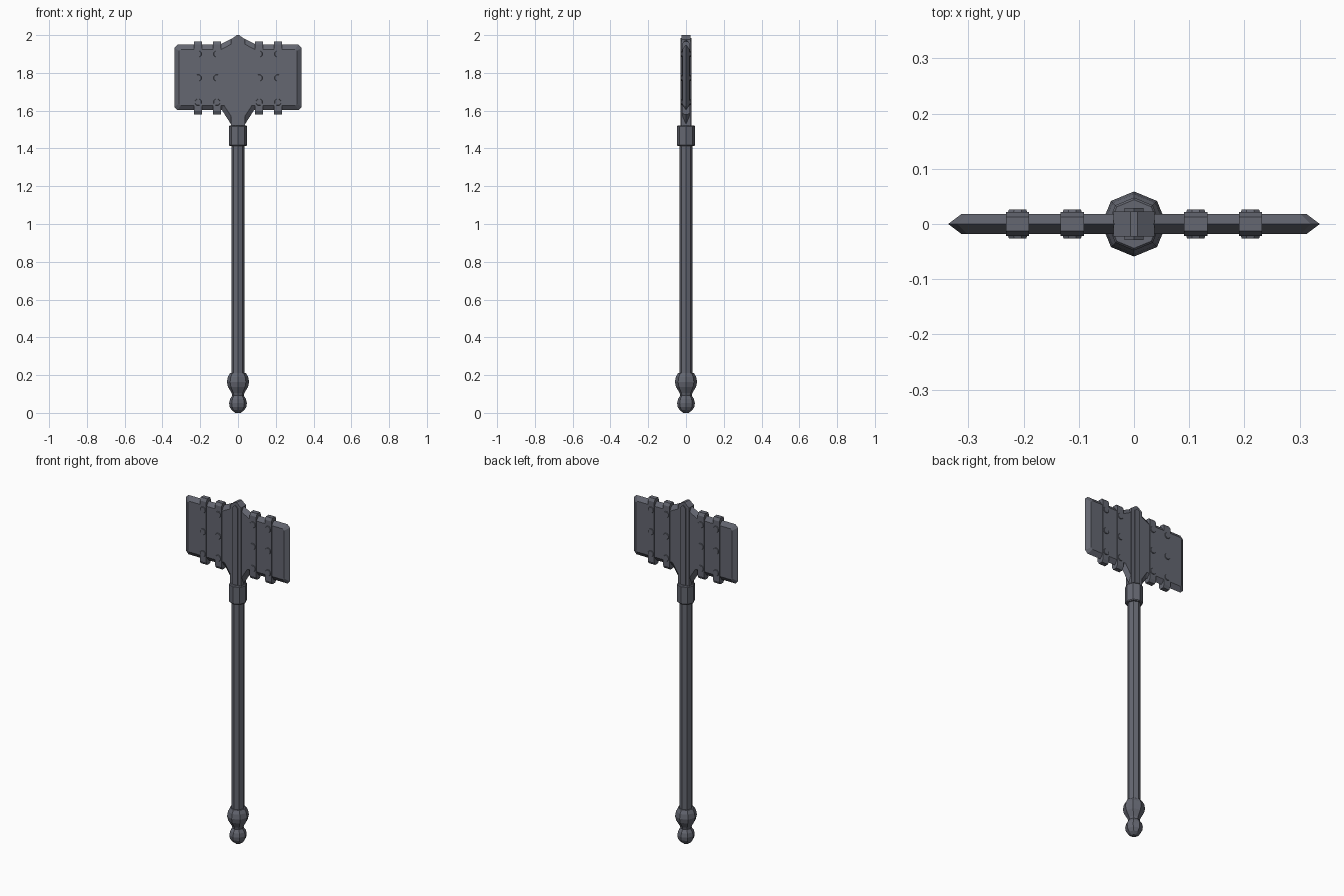
import bpy, bmesh, math

if "Cube" in bpy.data.objects:
    bpy.data.objects.remove(bpy.data.objects["Cube"])

iron = bpy.data.materials.new("dark iron")
iron.diffuse_color = (0.128, 0.135, 0.165, 1)
iron.use_nodes = True
iron.node_tree.nodes["Principled BSDF"].inputs["Base Color"].default_value = iron.diffuse_color


def finish(name, bm):
    bmesh.ops.recalc_face_normals(bm, faces=bm.faces)
    me = bpy.data.meshes.new(name)
    bm.to_mesh(me)
    bm.free()
    me.materials.append(iron)
    ob = bpy.data.objects.new(name, me)
    bpy.context.collection.objects.link(ob)
    return ob


def loft(name, rings):
    """Join rings of equal vertex count and cap both ends."""
    bm = bmesh.new()
    vs = [[bm.verts.new(p) for p in r] for r in rings]
    n = len(vs[0])
    for a, b in zip(vs, vs[1:]):
        for i in range(n):
            j = (i + 1) % n
            bm.faces.new((a[i], a[j], b[j], b[i]))
    bm.faces.new(vs[0])
    bm.faces.new(vs[-1])
    return finish(name, bm)


def lathe(name, profile, sides=8):
    ang = [2 * math.pi * i / sides for i in range(sides)]
    return loft(name, [[(r * math.cos(a), r * math.sin(a), z) for a in ang]
                       for r, z in profile])


def mirror_outline(half):
    return half + [(-x, z) for x, z in reversed(half)]


def slab(name, outline, y):
    """Extrude an (x, z) outline evenly to both sides of y = 0."""
    return loft(name, [[(x, s * y, z) for x, z in outline] for s in (-1, 1)])


# handle, collar and pommel
lathe("shaft", [(0.035, 0.18), (0.035, 1.45)])
lathe("collar", [(0.044, 1.413), (0.048, 1.418), (0.048, 1.516), (0.044, 1.521)])
lathe("pommel_bulb", [(0.028, 0.085), (0.034, 0.105), (0.053, 0.138), (0.059, 0.163),
                      (0.054, 0.19), (0.043, 0.21)])
lathe("pommel_ball", [(0.014, 0.0), (0.033, 0.014), (0.044, 0.032), (0.047, 0.052),
                      (0.042, 0.074), (0.03, 0.092), (0.02, 0.1)])

# head plate: flat faces tapering to a sharp rim
rim = mirror_outline([(0.035, 1.525), (0.085, 1.603), (0.32, 1.603), (0.337, 1.62),
                      (0.337, 1.933), (0.32, 1.95), (0.095, 1.95), (0.035, 1.98)])
face = mirror_outline([(0.02, 1.545), (0.074, 1.628), (0.302, 1.628), (0.312, 1.636),
                       (0.312, 1.917), (0.302, 1.925), (0.088, 1.925), (0.02, 1.96)])
loft("head_plate", [[(x, -0.0185, z) for x, z in face],
                    [(x, 0, z) for x, z in rim],
                    [(x, 0.0185, z) for x, z in face]])

# central spine with raised rib
slab("spine", [(-0.037, 1.5), (0.037, 1.5), (0.037, 1.978), (0.006, 2.0),
               (-0.006, 2.0), (-0.037, 1.978)], 0.023)
slab("spine_rib", [(-0.017, 1.51), (0.017, 1.51), (0.017, 1.97), (0, 1.985),
                   (-0.017, 1.97)], 0.029)

# straps with chamfered ends, and rivets on both faces
section = [(-0.022, 1.597), (-0.013, 1.58), (0.013, 1.58), (0.022, 1.597),
           (0.022, 1.95), (0.013, 1.966), (-0.013, 1.966), (-0.022, 1.95)]
for cx in (-0.211, -0.112, 0.112, 0.211):
    loft("strap", [[(cx + s * 0.021, y, z) for y, z in section] for s in (-1, 1)])
    for cz in (1.645, 1.773, 1.9):
        ang = [math.pi * (i + 0.5) / 4 for i in range(8)]
        loft("rivet", [[(cx + r * math.cos(a), y, cz + r * math.sin(a)) for a in ang]
                       for r, y in ((0.017, -0.026), (0.019, -0.021),
                                    (0.019, 0.021), (0.017, 0.026))])
